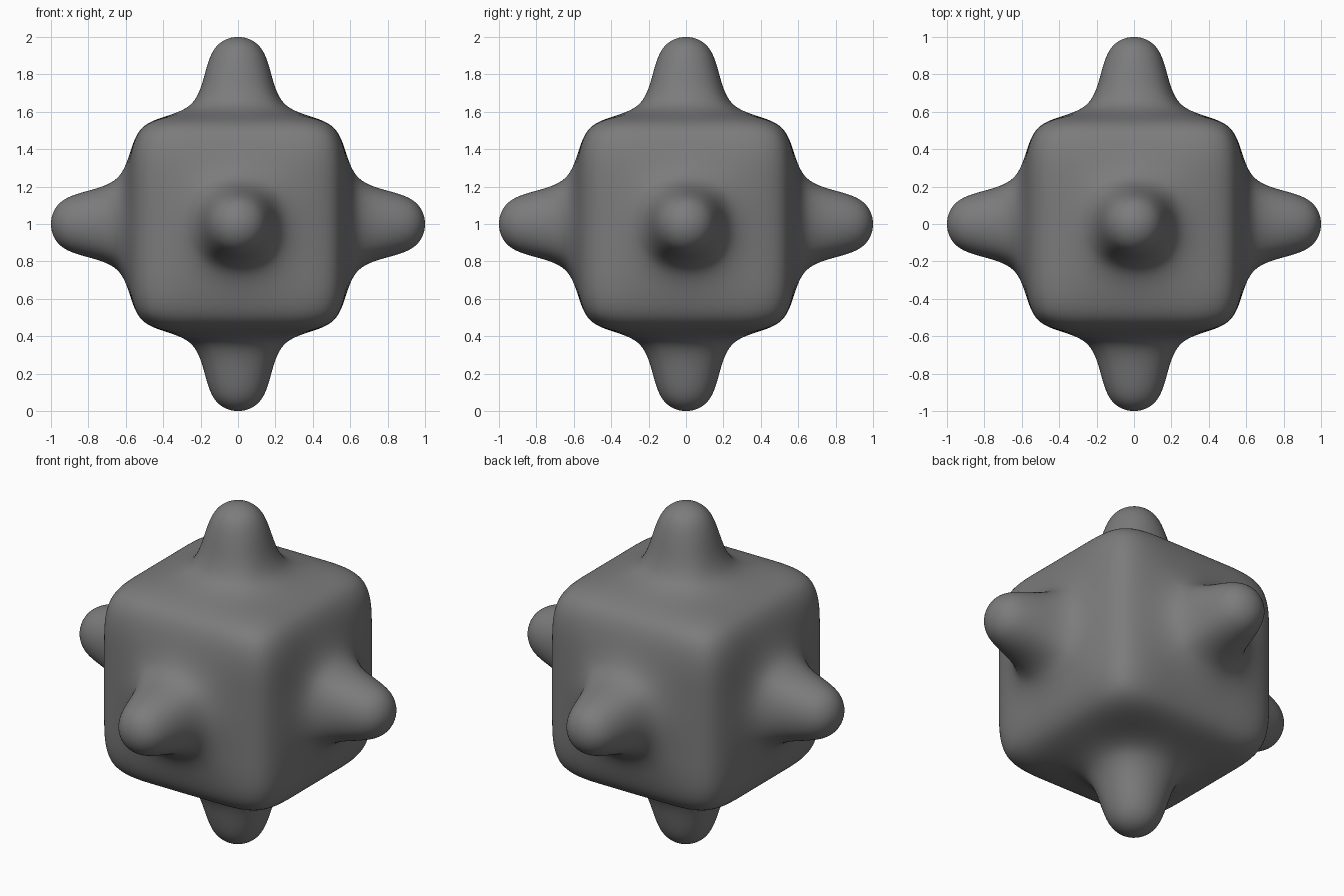
import bpy, bmesh

if "Cube" in bpy.data.objects:
    bpy.data.objects.remove(bpy.data.objects["Cube"])

HALF = 0.577     # half size of the cube cage
TIP = 1.037      # cage distance of the knob ends (smooths down to 1.0)

# Cube cage split into a 3 x 3 grid on each side
bm = bmesh.new()
bmesh.ops.create_cube(bm, size=2 * HALF)
bmesh.ops.subdivide_edges(bm, edges=bm.edges[:], cuts=2, use_grid_fill=True)
bm.normal_update()

# Pull the middle square of every side outward into a knob
centres = [f for f in bm.faces
           if sorted(abs(c) for c in f.calc_center_median())[1] < 0.05]
knobs = bmesh.ops.extrude_discrete_faces(bm, faces=centres)["faces"]
for f in knobs:
    direction = f.calc_center_median().normalized()
    bmesh.ops.translate(bm, verts=f.verts[:], vec=direction * (TIP - HALF))

bmesh.ops.recalc_face_normals(bm, faces=bm.faces[:])
for f in bm.faces:
    f.smooth = True

mesh = bpy.data.meshes.new("knobbed_cube")
bm.to_mesh(mesh)
bm.free()
body = bpy.data.objects.new("knobbed_cube", mesh)
body.location.z = 1.0
bpy.context.collection.objects.link(body)

# Dark grey surface
dark = bpy.data.materials.new("dark_grey")
dark.diffuse_color = (0.2, 0.2, 0.2, 1.0)
dark.use_nodes = True
dark.node_tree.nodes["Principled BSDF"].inputs["Base Color"].default_value = dark.diffuse_color
mesh.materials.append(dark)

# Round everything off
smooth = body.modifiers.new("smooth", 'SUBSURF')
smooth.levels = smooth.render_levels = 4
